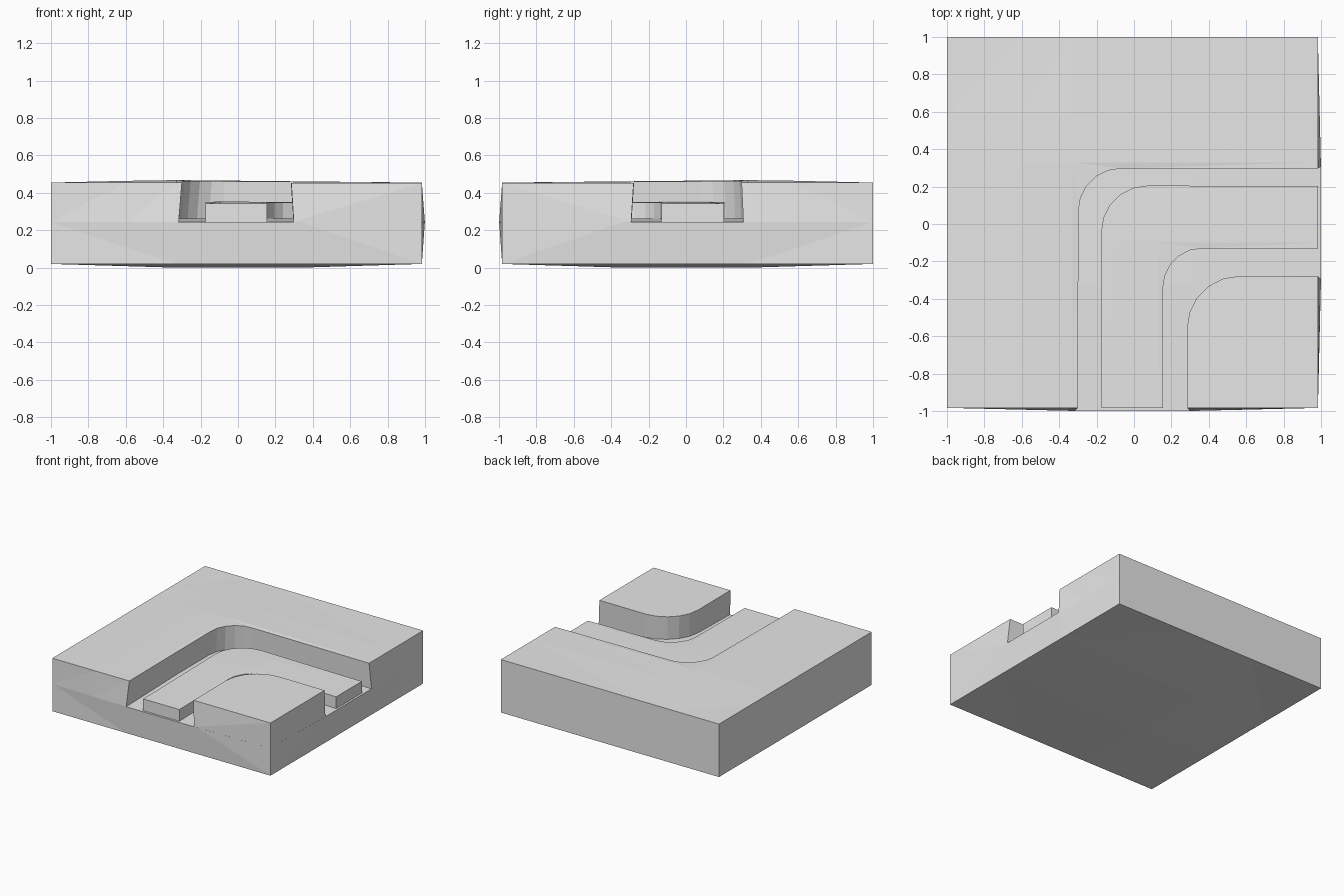
import bpy, bmesh, math
from mathutils import Vector

old = bpy.data.objects.get("Cube")
if old:
    bpy.data.objects.remove(old, do_unlink=True)

grey = bpy.data.materials.new("light_grey")
grey.use_nodes = True
colour = (0.8, 0.8, 0.8, 1)
grey.diffuse_color = colour
grey.node_tree.nodes["Principled BSDF"].inputs["Base Color"].default_value = colour

SIDE = 0.983     # open sides at the corners
FLOOR = 0.245    # channel floor at the open sides


def arc(cx, cy, r, steps=5):
    """Quarter turn from the -x side to the +y side."""
    return [(cx - r * math.cos(a), cy + r * math.sin(a))
            for a in (math.pi / 2 * i / steps for i in range(steps + 1))]


def bulge(co):
    """Swell the two open sides gently around the channel mouths."""
    height = max(0, 1 - abs(co.z - FLOOR) / 0.21)
    if co.x > 0.97:
        co.x += 0.016 * height * min(1, (1 - abs(co.y)) / 0.67)
    if co.y < -0.97:
        co.y -= 0.016 * height * min(1, (1 - abs(co.x)) / 0.67)


def prism(name, outline, z0, z1, cuts=(), undercut=(0, 0), crown=None, swell=True):
    bm = bmesh.new()
    n = len(outline)
    top = [bm.verts.new((x, y, z1)) for x, y in outline]
    bottom = []
    for x, y in outline:
        dx = undercut[0] if abs(x) < 0.97 else 0
        dy = undercut[1] if abs(y) < 0.97 else 0
        bottom.append(bm.verts.new((x + dx, y + dy, z0)))
    bm.faces.new(top)
    bm.faces.new(bottom[::-1])
    for i in range(n):
        j = (i + 1) % n
        bm.faces.new((top[i], bottom[i], bottom[j], top[j]))
    bmesh.ops.recalc_face_normals(bm, faces=bm.faces)
    # slice so that the broad faces can be crowned
    for axis, place in cuts:
        normal = Vector((axis == "x", axis == "y", 0))
        bmesh.ops.bisect_plane(bm, geom=bm.verts[:] + bm.edges[:] + bm.faces[:],
                               plane_co=normal * place, plane_no=normal, dist=1e-5)
    for v in bm.verts:
        if crown:
            crown(v.co, z0, z1)
        if swell:
            bulge(v.co)
    bmesh.ops.triangulate(bm, faces=[f for f in bm.faces if len(f.verts) > 3])
    mesh = bpy.data.meshes.new(name)
    bm.to_mesh(mesh)
    bm.free()
    mesh.materials.append(grey)
    obj = bpy.data.objects.new(name, mesh)
    bpy.context.collection.objects.link(obj)
    return obj


def slab_crown(co, z0, z1):
    if max(abs(co.x), abs(co.y)) < 0.5:
        co.z += 0.017 if co.z > 0.1 else -0.02


def bank_crown(co, z0, z1):
    if co.z > z1 - 0.001:
        co.z += 0.015 * max(0, 1 - math.hypot(co.x + 0.38, co.y - 0.38) / 0.58)


def path_crown(co, z0, z1):
    if co.z > z1 - 0.001:
        co.z += 0.014 * max(0, 1 - math.hypot(co.x, co.y) / 0.6)


thirds = [(axis, p) for axis in "xy" for p in (-0.33, 0.33)]

# Bottom slab, whose top is the channel floor
prism("base_slab", [(-1, -SIDE), (SIDE, -SIDE), (SIDE, 1), (-1, 1)],
      0.02, FLOOR, thirds, crown=slab_crown)

# High L-shaped bank around the outside of the bend
prism("outer_bank",
      [(-1, -SIDE), (-0.3, -SIDE)] + arc(-0.07, 0.07, 0.227)
      + [(SIDE, 0.297), (SIDE, 1), (-1, 1)],
      FLOOR, 0.455, [("x", -0.6), ("x", -0.33), ("y", 0.33), ("y", 0.58)],
      undercut=(-0.017, 0.01), crown=bank_crown)

# High corner block on the inside of the bend
prism("inner_bank",
      [(0.285, -SIDE)] + arc(0.565, -0.56, 0.282) + [(SIDE, -0.28), (SIDE, -SIDE)],
      FLOOR, 0.453, undercut=(0.013, -0.013))

# Raised path turning the corner along the channel
prism("raised_path",
      [(-0.173, -SIDE)] + arc(0.07, -0.04, 0.245)
      + [(SIDE, 0.203), (SIDE, -0.13)] + arc(0.365, -0.34, 0.21)[::-1]
      + [(0.155, -SIDE)],
      FLOOR, 0.342, [("x", -0.08), ("x", 0.13), ("y", -0.1), ("y", 0.1)],
      crown=path_crown, swell=False)
